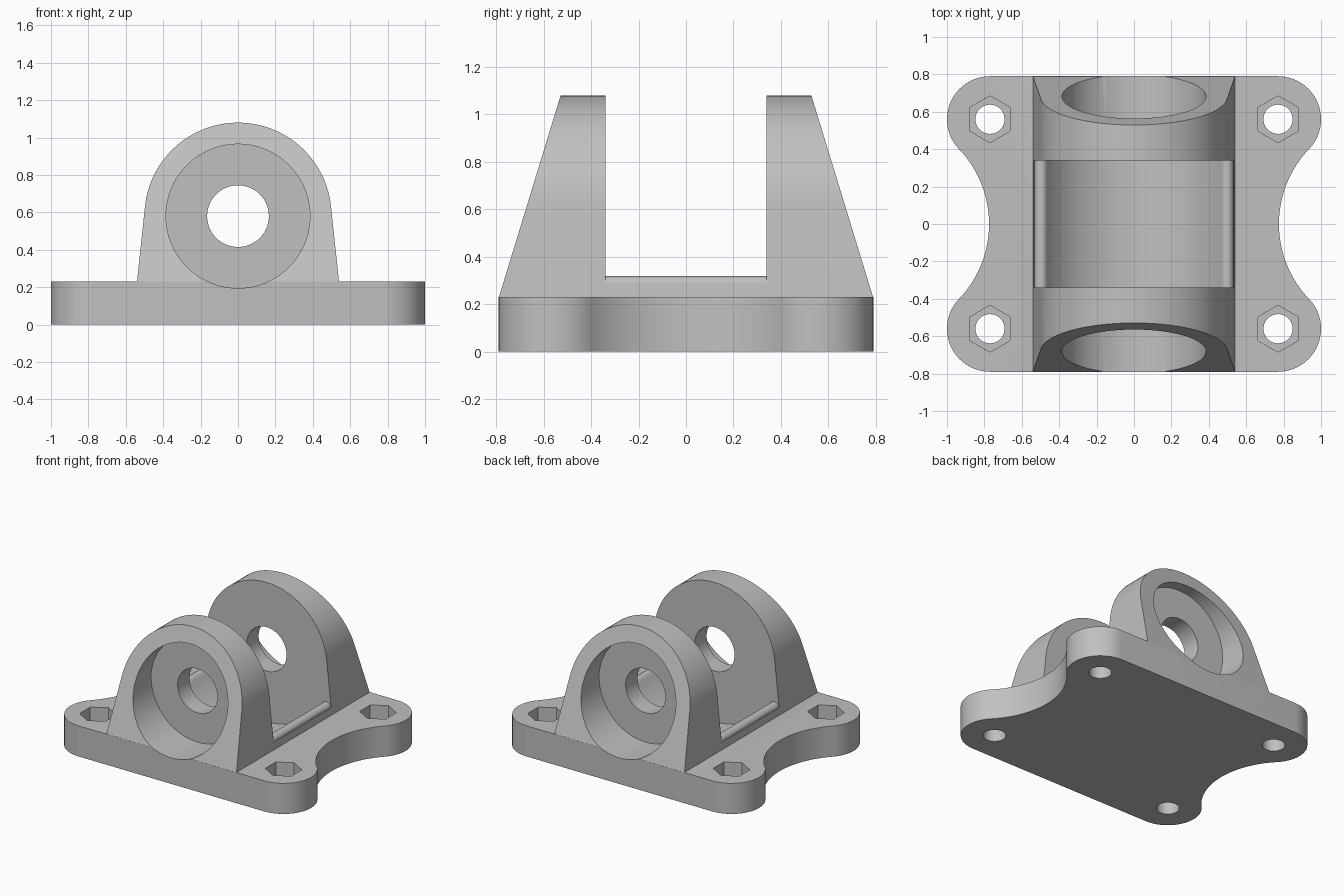
import bpy
import bmesh
from math import sin, cos, radians

cube = bpy.data.objects.get("Cube")
if cube:
    bpy.data.objects.remove(cube, do_unlink=True)

AXLE_Z = 0.58
HALF_Y = 0.79
PLATE_H = 0.23


def arc(cx, cy, r, start, end, n=24):
    angles = [radians(start + (end - start) * i / n) for i in range(n + 1)]
    return [(cx + r * cos(a), cy + r * sin(a)) for a in angles]


def circle(cx, cy, r, n=64, start=0):
    return arc(cx, cy, r, start, start + 360, n)[:-1]


def prism(name, outline, low, high, axis="Z", slopes=()):
    """Extrude an outline along Z or Y, then trim it by sloping planes."""
    place = (lambda a, b, h: (a, b, h)) if axis == "Z" else (lambda a, b, h: (a, h, b))
    bm = bmesh.new()
    rings = [[bm.verts.new(place(a, b, h)) for a, b in outline] for h in (low, high)]
    n = len(outline)
    for ring in rings:
        bm.faces.new(ring)
    for i in range(n):
        j = (i + 1) % n
        bm.faces.new((rings[0][i], rings[0][j], rings[1][j], rings[1][i]))
    for point, normal in slopes:
        cut = bmesh.ops.bisect_plane(bm, geom=bm.verts[:] + bm.edges[:] + bm.faces[:],
                                     plane_co=point, plane_no=normal, clear_outer=True)
        rim = [g for g in cut["geom_cut"] if isinstance(g, bmesh.types.BMEdge)]
        bmesh.ops.edgeloop_fill(bm, edges=rim)
    bmesh.ops.recalc_face_normals(bm, faces=bm.faces[:])
    mesh = bpy.data.meshes.new(name)
    bm.to_mesh(mesh)
    bm.free()
    obj = bpy.data.objects.new(name, mesh)
    bpy.context.collection.objects.link(obj)
    return obj


def combine(target, tool, operation):
    mod = target.modifiers.new(tool.name, "BOOLEAN")
    mod.operation = operation
    mod.solver = "EXACT"
    mod.object = tool
    bpy.context.view_layer.objects.active = target
    bpy.ops.object.modifier_apply(modifier=mod.name)
    bpy.data.objects.remove(tool, do_unlink=True)


# Base plate with round corners and scooped sides
half = (arc(0.77, 0.56, 0.23, 90, -43.75)
        + arc(1.355, 0, 0.58, 136.25, 223.75, 40)[1:-1]
        + arc(0.77, -0.56, 0.23, 43.75, -90))
bracket = prism("mounting_bracket", half + [(-x, -y) for x, y in half], 0, PLATE_H)

# Arched body with sloping front and back
arch = arc(0, AXLE_Z, 0.5, 6.06, 173.94, 64)
arch += [(-0.54, PLATE_H), (-0.54, 0.2), (0.54, 0.2), (0.54, PLATE_H)]
edge = HALF_Y - 0.001
body = prism("arched_body", arch, -edge, edge, "Y",
             [((0, s * edge, PLATE_H), (0, s * 0.85, 0.26)) for s in (-1, 1)])
combine(bracket, body, "UNION")

# Gap between the ears: a round trough with rounded lips
lip = [(0.8, 1.5), (0.8, 0.283)] + arc(0.497, 0.283, 0.035, 0, 149.14, 12)
trough = arc(0, AXLE_Z, 0.544, -30.86, -149.14, 48)[1:-1]
gap = lip + trough + [(-x, z) for x, z in reversed(lip)]
combine(bracket, prism("gap_cutter", gap, -0.34, 0.34, "Y"), "DIFFERENCE")

# Bearing seats and axle hole
for s in (-1, 1):
    seat = prism("seat_cutter", circle(0, AXLE_Z, 0.385, 80),
                 min(s * 0.48, s * 1.2), max(s * 0.48, s * 1.2), "Y")
    combine(bracket, seat, "DIFFERENCE")
combine(bracket, prism("axle_cutter", circle(0, AXLE_Z, 0.165), -1.2, 1.2, "Y"), "DIFFERENCE")

# Corner bolt holes with hexagonal nut pockets
for x in (-0.77, 0.77):
    for y in (-0.56, 0.56):
        combine(bracket, prism("nut_cutter", circle(x, y, 0.125, 6, 30), 0.11, 0.4), "DIFFERENCE")
        combine(bracket, prism("bolt_cutter", circle(x, y, 0.078, 40), -0.1, 0.4), "DIFFERENCE")

# Single grey material
grey = bpy.data.materials.new("plain_grey")
grey.use_nodes = True
colour = (0.53, 0.53, 0.53, 1)
grey.diffuse_color = colour
grey.node_tree.nodes["Principled BSDF"].inputs["Base Color"].default_value = colour
bracket.data.materials.clear()
bracket.data.materials.append(grey)
for face in bracket.data.polygons:
    face.material_index = 0

# Smooth curves, crisp edges
bpy.ops.object.select_all(action="DESELECT")
bracket.select_set(True)
bpy.context.view_layer.objects.active = bracket
bpy.ops.object.shade_smooth_by_angle(angle=radians(25))
